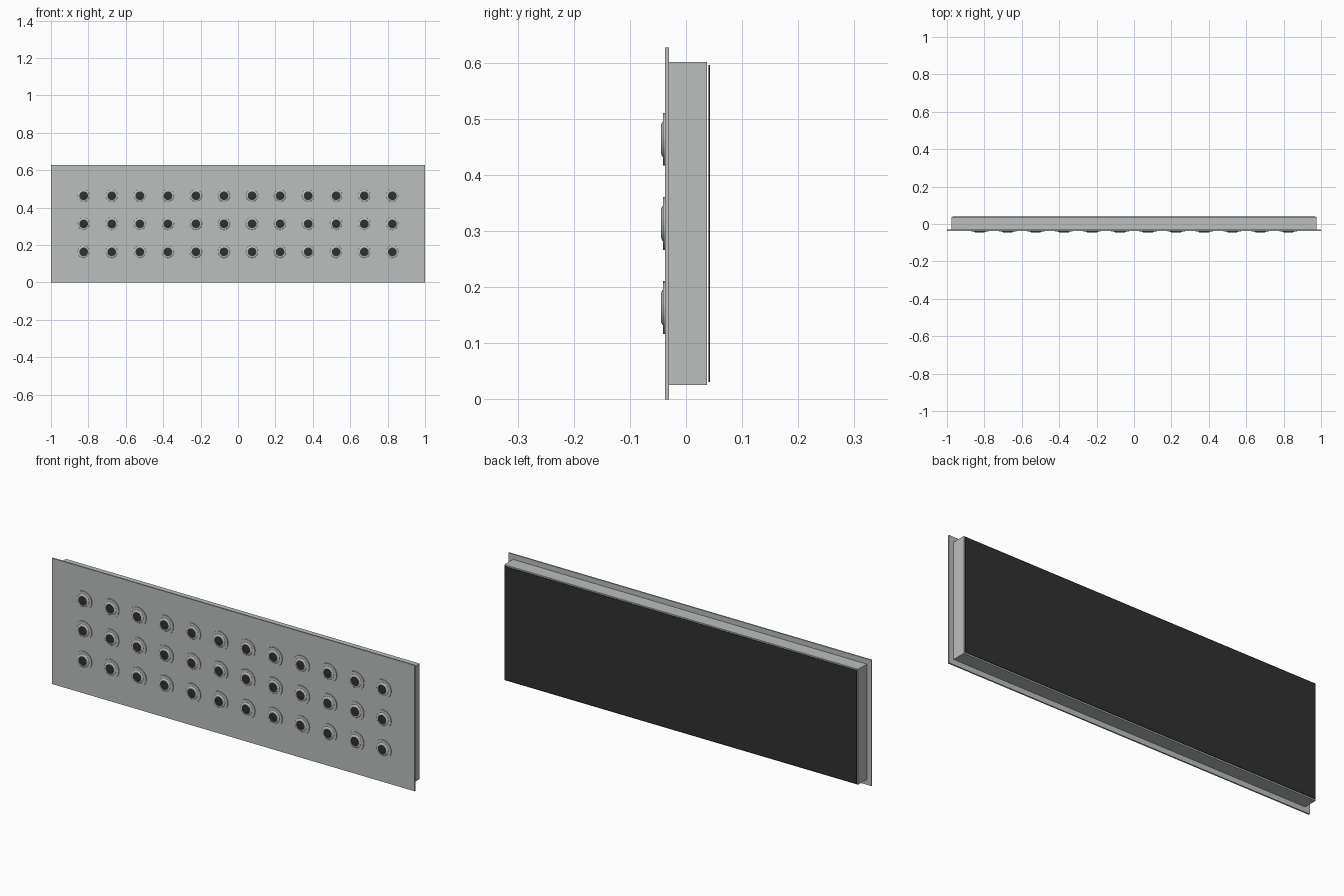
import bpy, bmesh, math
from mathutils import Matrix

cube = bpy.data.objects.get("Cube")
if cube:
    bpy.data.objects.remove(cube, do_unlink=True)


def material(name, color):
    m = bpy.data.materials.new(name)
    m.use_nodes = True
    m.diffuse_color = color
    m.node_tree.nodes["Principled BSDF"].inputs["Base Color"].default_value = color
    return m


metal = material("light grey metal", (0.5, 0.52, 0.515, 1))
black = material("charcoal black", (0.03, 0.03, 0.03, 1))


def add_object(name, bm, mats):
    bmesh.ops.recalc_face_normals(bm, faces=bm.faces)
    mesh = bpy.data.meshes.new(name)
    bm.to_mesh(mesh)
    bm.free()
    for m in mats:
        mesh.materials.append(m)
    obj = bpy.data.objects.new(name, mesh)
    bpy.context.collection.objects.link(obj)
    return obj


def box(name, half_x, y0, y1, z0, z1, mat):
    bm = bmesh.new()
    bmesh.ops.create_cube(bm, size=1)
    bmesh.ops.scale(bm, vec=(2 * half_x, y1 - y0, z1 - z0), verts=bm.verts)
    bmesh.ops.translate(bm, vec=(0, (y0 + y1) / 2, (z0 + z1) / 2), verts=bm.verts)
    return add_object(name, bm, [mat])


# Front flange plate, housing behind it and dark backing sheet
HEIGHT = 0.627
box("face_plate", 1.0, -0.0375, -0.0305, 0, HEIGHT, metal)
box("housing", 0.975, -0.0305, 0.0375, 0.026, HEIGHT - 0.026, metal)
box("backing_sheet", 0.97, 0.0405, 0.043, 0.031, HEIGHT - 0.031, black)

# Nozzle: flat collar, rounded lip and dark mouth, as (radius, y) rings
profile = [(0.047, -0.0375), (0.047, -0.041), (0.032, -0.041),
           (0.03, -0.0425), (0.027, -0.044), (0.023, -0.0447)]
SIDES = 24


def nozzle_mesh():
    bm = bmesh.new()
    rings = []
    for r, y in profile:
        rings.append([bm.verts.new((r * math.cos(a), y, r * math.sin(a)))
                      for a in (math.tau * i / SIDES for i in range(SIDES))])
    for a, b in zip(rings, rings[1:]):
        for i in range(SIDES):
            j = (i + 1) % SIDES
            bm.faces.new((a[i], a[j], b[j], b[i]))
    mouth = bm.faces.new(rings[-1])
    mouth.material_index = 1
    bmesh.ops.recalc_face_normals(bm, faces=bm.faces)
    # The open shell must face outward, towards the front
    if mouth.normal.y > 0:
        bmesh.ops.reverse_faces(bm, faces=bm.faces)
    mesh = bpy.data.meshes.new("nozzle")
    bm.to_mesh(mesh)
    bm.free()
    mesh.materials.append(metal)
    mesh.materials.append(black)
    return mesh


# Grid of identical nozzles sharing one mesh
nozzle = nozzle_mesh()
STEP = 0.15
first = None
for row in range(3):
    for col in range(12):
        obj = bpy.data.objects.new(f"nozzle_{row + 1}_{col + 1}", nozzle)
        bpy.context.collection.objects.link(obj)
        obj.matrix_world = Matrix.Translation(
            ((col - 5.5) * STEP, 0, HEIGHT / 2 + (row - 1) * STEP))
        first = first or obj

# Smooth the round lip, keeping the collar edges crisp
for poly in nozzle.polygons:
    poly.use_smooth = True
nozzle.set_sharp_from_angle(angle=math.radians(35))
